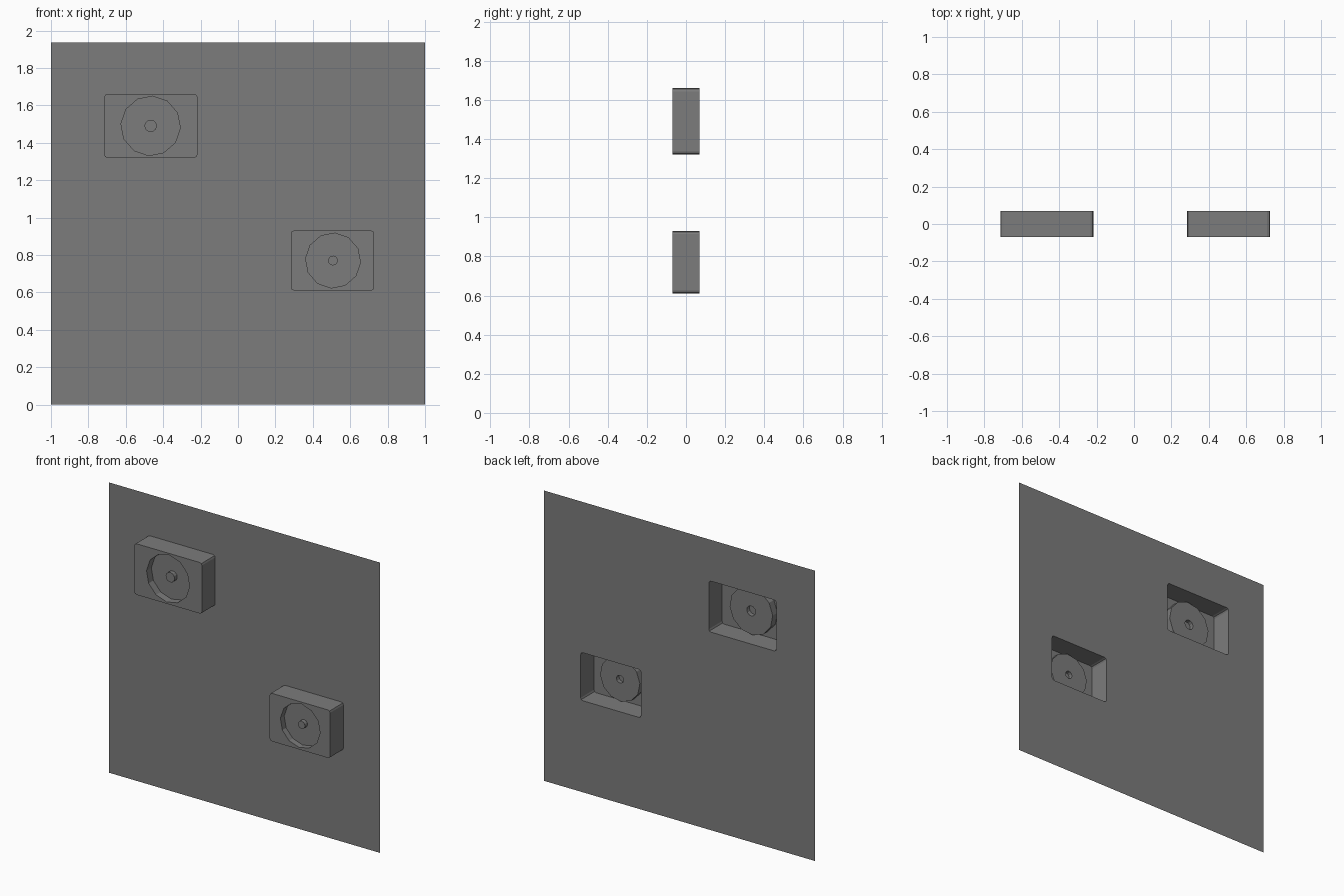
import bpy
import bmesh
from math import cos, sin, pi, radians
from mathutils import Vector

cube = bpy.data.objects.get("Cube")
if cube:
    bpy.data.objects.remove(cube, do_unlink=True)

BACK, FRONT = 0.07, -0.07

grey = bpy.data.materials.new("mid_grey")
grey.use_nodes = True
colour = (0.2, 0.2, 0.2, 1)
grey.diffuse_color = colour
grey.node_tree.nodes["Principled BSDF"].inputs["Base Color"].default_value = colour


def rectangle(x0, x1, z0, z1, round_by=0.0):
    """Counter-clockwise outline with optional rounded corners."""
    if not round_by:
        return [(x0, z0), (x1, z0), (x1, z1), (x0, z1)]
    r = round_by
    points = []
    centres = [(x1 - r, z1 - r), (x0 + r, z1 - r), (x0 + r, z0 + r), (x1 - r, z0 + r)]
    for corner, (cx, cz) in enumerate(centres):
        for step in range(3):
            a = (corner + step / 2) * pi / 2
            points.append((cx + r * cos(a), cz + r * sin(a)))
    return points


def circle(cx, cz, radius, sides=12):
    turn = radians(-4)
    return [(cx + radius * cos(turn + 2 * pi * i / sides),
             cz + radius * sin(turn + 2 * pi * i / sides)) for i in range(sides)]


def ring(bm, outline, y):
    return [bm.verts.new((x, y, z)) for x, z in outline]


def bridge(bm, a, b):
    n = len(a)
    for i in range(n):
        j = (i + 1) % n
        bm.faces.new((a[i], a[j], b[j], b[i]))


def fill(bm, *rings):
    """Flat face between an outer ring and any inner rings, facing the front."""
    edges = []
    for loop in rings:
        for i, v in enumerate(loop):
            pair = (v, loop[(i + 1) % len(loop)])
            edges.append(bm.edges.get(pair) or bm.edges.new(pair))
    made = bmesh.ops.triangle_fill(bm, edges=edges, use_beauty=True,
                                   normal=Vector((0, -1, 0)))
    for f in made["geom"]:
        if isinstance(f, bmesh.types.BMFace):
            f.normal_update()
            if f.normal.y > 0:
                f.normal_flip()


def finish(bm, name):
    mesh = bpy.data.meshes.new(name)
    bm.to_mesh(mesh)
    bm.free()
    mesh.materials.append(grey)
    obj = bpy.data.objects.new(name, mesh)
    bpy.context.collection.objects.link(obj)


def housing(name, outline, centre, dish_radius, stud_radius, dish_depth, stud_depth):
    """Open-backed box with a round dish and a hollow stud in its front."""
    bm = bmesh.new()
    dish = circle(*centre, dish_radius)
    stud = circle(*centre, stud_radius)
    back = ring(bm, outline, BACK)
    front = ring(bm, outline, FRONT)
    dish_rim = ring(bm, dish, FRONT)
    dish_floor = ring(bm, dish, FRONT + dish_depth)
    stud_base = ring(bm, stud, FRONT + dish_depth)
    stud_tip = ring(bm, stud, FRONT + stud_depth)
    bridge(bm, back, front)
    fill(bm, front, dish_rim)
    bridge(bm, dish_rim, dish_floor)
    bridge(bm, dish_floor, stud_base)
    bridge(bm, stud_base, stud_tip)
    bm.faces.new(stud_tip)
    finish(bm, name)


upper = rectangle(-0.715, -0.217, 1.32, 1.66, 0.016)
lower = rectangle(0.283, 0.728, 0.61, 0.93, 0.016)

# Thin panel with an opening behind each housing
bm = bmesh.new()
fill(bm, ring(bm, rectangle(-1, 1, 0, 1.935), BACK),
     ring(bm, upper, BACK), ring(bm, lower, BACK))
finish(bm, "panel")

# Two hollow housings
housing("upper_housing", upper, (-0.467, 1.49), 0.159, 0.033, 0.05, 0.022)
housing("lower_housing", lower, (0.508, 0.77), 0.147, 0.026, 0.04, 0.013)
